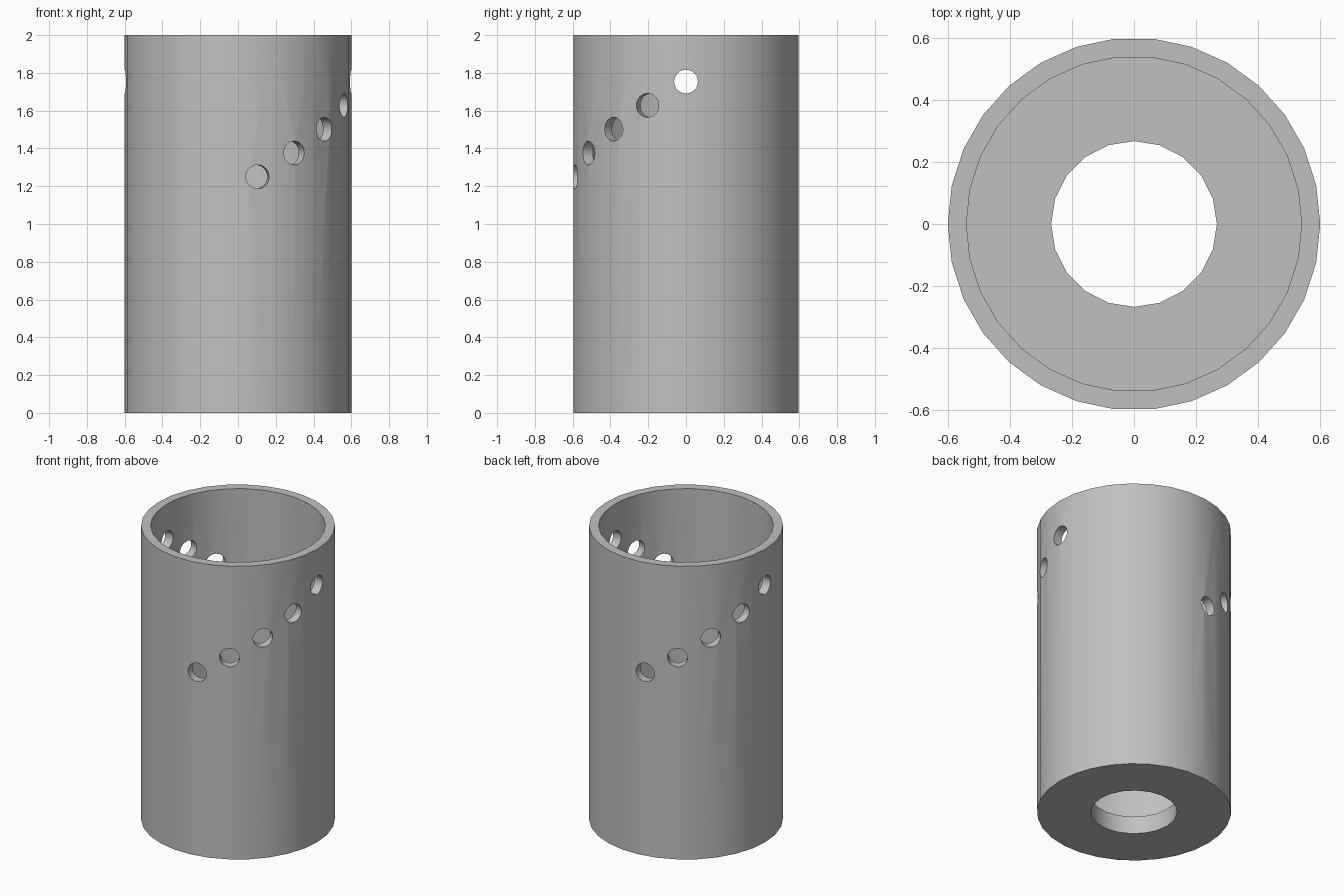
import bpy
from math import radians, cos, sin, pi

cube = bpy.data.objects.get("Cube")
if cube:
    bpy.data.objects.remove(cube, do_unlink=True)

RADIUS, INNER, HEIGHT, FLOOR = 0.6, 0.54, 2.0, 0.12
DRAIN, PORT = 0.267, 0.063


def cylinder(name, sides, radius, depth, location, rotation):
    bpy.ops.mesh.primitive_cylinder_add(vertices=sides, radius=radius, depth=depth,
                                        location=location, rotation=rotation)
    obj = bpy.context.object
    obj.name = name
    return obj


def upright(name, sides, radius, bottom, top):
    return cylinder(name, sides, radius, top - bottom,
                    (0, 0, (bottom + top) / 2), (0, 0, pi / 2))


def cut(target, cutter):
    mod = target.modifiers.new("cut", "BOOLEAN")
    mod.operation = "DIFFERENCE"
    mod.solver = "EXACT"
    mod.object = cutter
    bpy.context.view_layer.objects.active = target
    bpy.ops.object.modifier_apply(modifier=mod.name)
    bpy.data.objects.remove(cutter, do_unlink=True)


# Cup body, hollowed from the top, with a round opening in the floor
body = upright("sleeve_body", 30, RADIUS, 0, HEIGHT)
cut(body, upright("bore_cutter", 30, INNER, FLOOR, HEIGHT + 0.2))
cut(body, upright("floor_opening_cutter", 20, DRAIN, -0.1, FLOOR + 0.1))

# Two rising rows of five radial holes, half a turn apart
for half_turn in (0, 180):
    for i in range(5):
        a = radians(-80 + 20 * i + half_turn)
        z = 1.25 + 0.126 * i
        cut(body, cylinder("side_hole_cutter", 24, PORT, 0.3,
                           (0.57 * cos(a), 0.57 * sin(a), z), (0, pi / 2, a)))

# Plain grey finish
grey = bpy.data.materials.new("plain grey")
grey.use_nodes = True
colour = (0.53, 0.53, 0.53, 1)
grey.diffuse_color = colour
grey.node_tree.nodes["Principled BSDF"].inputs["Base Color"].default_value = colour
body.data.materials.clear()
body.data.materials.append(grey)

bpy.ops.object.select_all(action="DESELECT")
body.select_set(True)
bpy.context.view_layer.objects.active = body
bpy.ops.object.shade_smooth_by_angle(angle=radians(30))
